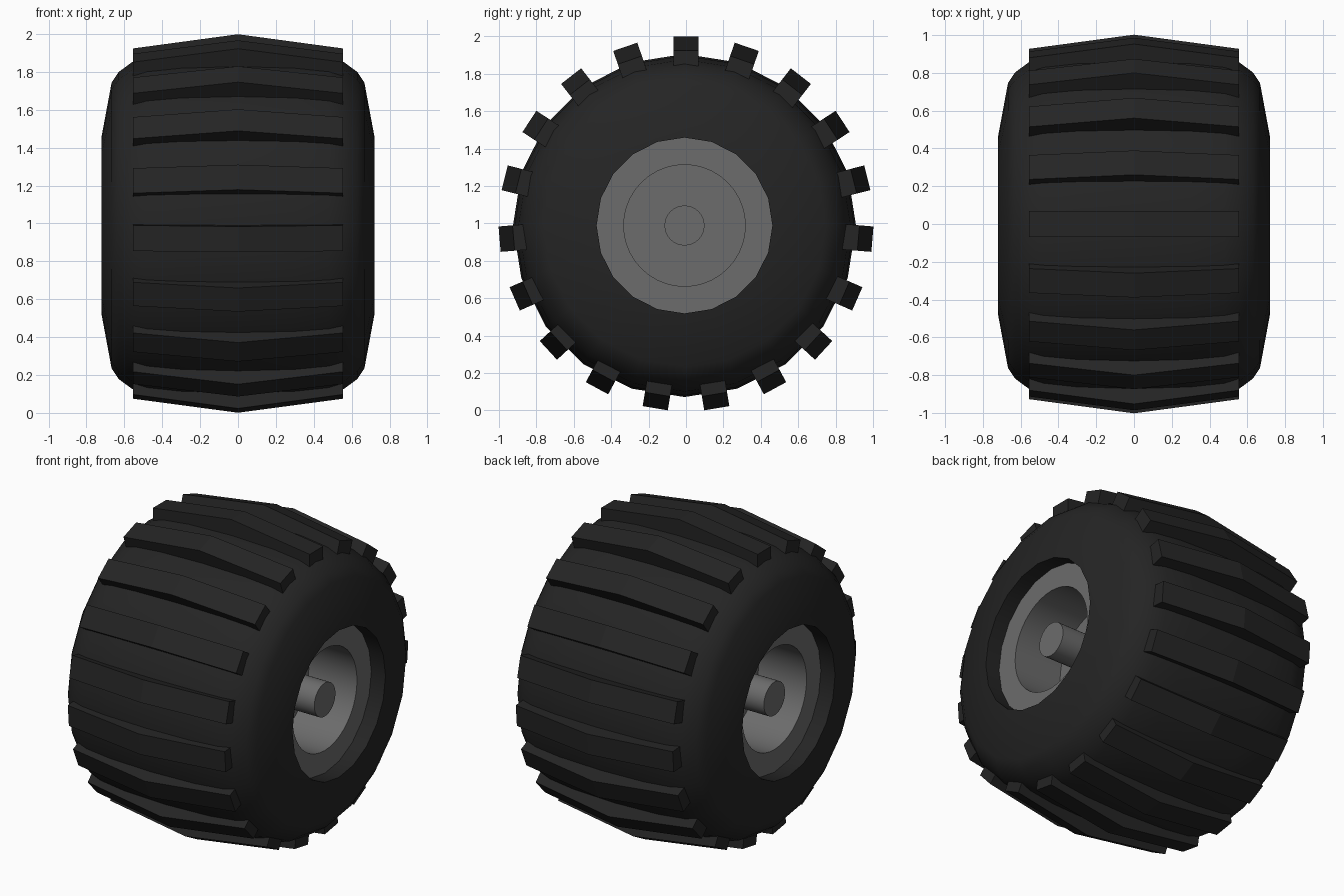
import bpy, bmesh, math

if "Cube" in bpy.data.objects:
    bpy.data.objects.remove(bpy.data.objects["Cube"])

def material(name, v):
    m = bpy.data.materials.new(name)
    m.diffuse_color = (v, v, v, 1)
    m.use_nodes = True
    m.node_tree.nodes["Principled BSDF"].inputs["Base Color"].default_value = m.diffuse_color
    return m

RUBBER = material("black_rubber", 0.018)
METAL = material("grey_metal", 0.15)
AXIS_Y, AXIS_Z = -0.008, 0.989

def finish(name, bm, mat, smooth=None):
    bmesh.ops.remove_doubles(bm, verts=bm.verts, dist=1e-5)
    bmesh.ops.recalc_face_normals(bm, faces=bm.faces)
    me = bpy.data.meshes.new(name)
    bm.to_mesh(me)
    bm.free()
    me.materials.append(mat)
    if smooth:
        me.polygons.foreach_set("use_smooth", [True] * len(me.polygons))
        me.set_sharp_from_angle(angle=math.radians(smooth))
    ob = bpy.data.objects.new(name, me)
    bpy.context.collection.objects.link(ob)
    return ob

def lathe(name, profile, segs, mat, smooth=40):
    """Spin (x, radius) points around the wheel axis."""
    bm = bmesh.new()
    rings = []
    for x, r in profile:
        ring = []
        for i in range(segs):
            a = 2 * math.pi * i / segs
            ring.append(bm.verts.new((x, AXIS_Y + r * math.sin(a), AXIS_Z + r * math.cos(a))))
        rings.append(ring)
    for p, q in zip(rings, rings[1:]):
        for i in range(segs):
            j = (i + 1) % segs
            bm.faces.new((p[i], p[j], q[j], q[i]))
    # close ends of solid parts that stop at a radius
    for ring in (rings[0], rings[-1]):
        bm.faces.new(ring)
    return finish(name, bm, mat, smooth)

def mirrored(half):
    """Profile from centre outward, reflected to the other side."""
    return [(-x, r) for x, r in reversed(half)] + [p for p in half if p[0] > 0]

# Tire with rounded shoulders, tapered sidewalls and recessed bead walls
tire_half = [(0, 0.917), (0.3, 0.908), (0.48, 0.888), (0.56, 0.862), (0.63, 0.81),
             (0.667, 0.755), (0.72, 0.47), (0.62, 0.47)]
bm_tire = lathe("tire", mirrored(tire_half), 20, RUBBER)
# remove the closing discs: the rim sits there
bm = bmesh.new()
bm.from_mesh(bm_tire.data)
bmesh.ops.delete(bm, geom=[f for f in bm.faces if len(f.verts) > 4], context='FACES')
bm.to_mesh(bm_tire.data)
bm.free()

# Rims: flat ring, deep dish and floor on each side
for side, label in ((1, "right"), (-1, "left")):
    bm = bmesh.new()
    dish = [(0.62, 0.47, 20), (0.62, 0.325, 40), (0.28, 0.325, 40)]
    loops = []
    for x, r, n in dish:
        loops.append([bm.verts.new((side * x, AXIS_Y + r * math.sin(2 * math.pi * i / n),
                                    AXIS_Z + r * math.cos(2 * math.pi * i / n))) for i in range(n)])
    outer, lip, deep = loops
    for i in range(20):
        j = (i + 1) % 20
        k = 2 * i
        bm.faces.new((outer[i], outer[j], lip[(k + 2) % 40], lip[k + 1], lip[k]))
    for i in range(40):
        j = (i + 1) % 40
        bm.faces.new((lip[i], lip[j], deep[j], deep[i]))
    bm.faces.new(deep)
    rim = finish("rim_" + label, bm, METAL, 40)
    # open shell: make the dish floor face outward
    floor = max(rim.data.polygons, key=lambda p: len(p.vertices))
    if floor.normal.x * side < 0:
        rim.data.flip_normals()

# Axle through both dishes
lathe("axle", [(-0.62, 0.107), (0.62, 0.107)], 32, METAL)

# Nineteen chevron-topped tread bars around the tire
W = 0.068
bar = [(-0.555, 0.925), (0, 1.0), (0.555, 0.925), (0.555, 0.83), (-0.555, 0.83)]
for n in range(19):
    a = 2 * math.pi * n / 19
    s, c = math.sin(a), math.cos(a)
    bm = bmesh.new()
    ends = [[bm.verts.new((x, r * s + w * c, 0.9985 + r * c - w * s)) for x, r in bar]
            for w in (-W, W)]
    for e in ends:
        bm.faces.new(e)
    for i in range(5):
        j = (i + 1) % 5
        bm.faces.new((ends[0][i], ends[0][j], ends[1][j], ends[1][i]))
    finish("tread_bar_%02d" % (n + 1), bm, RUBBER)
